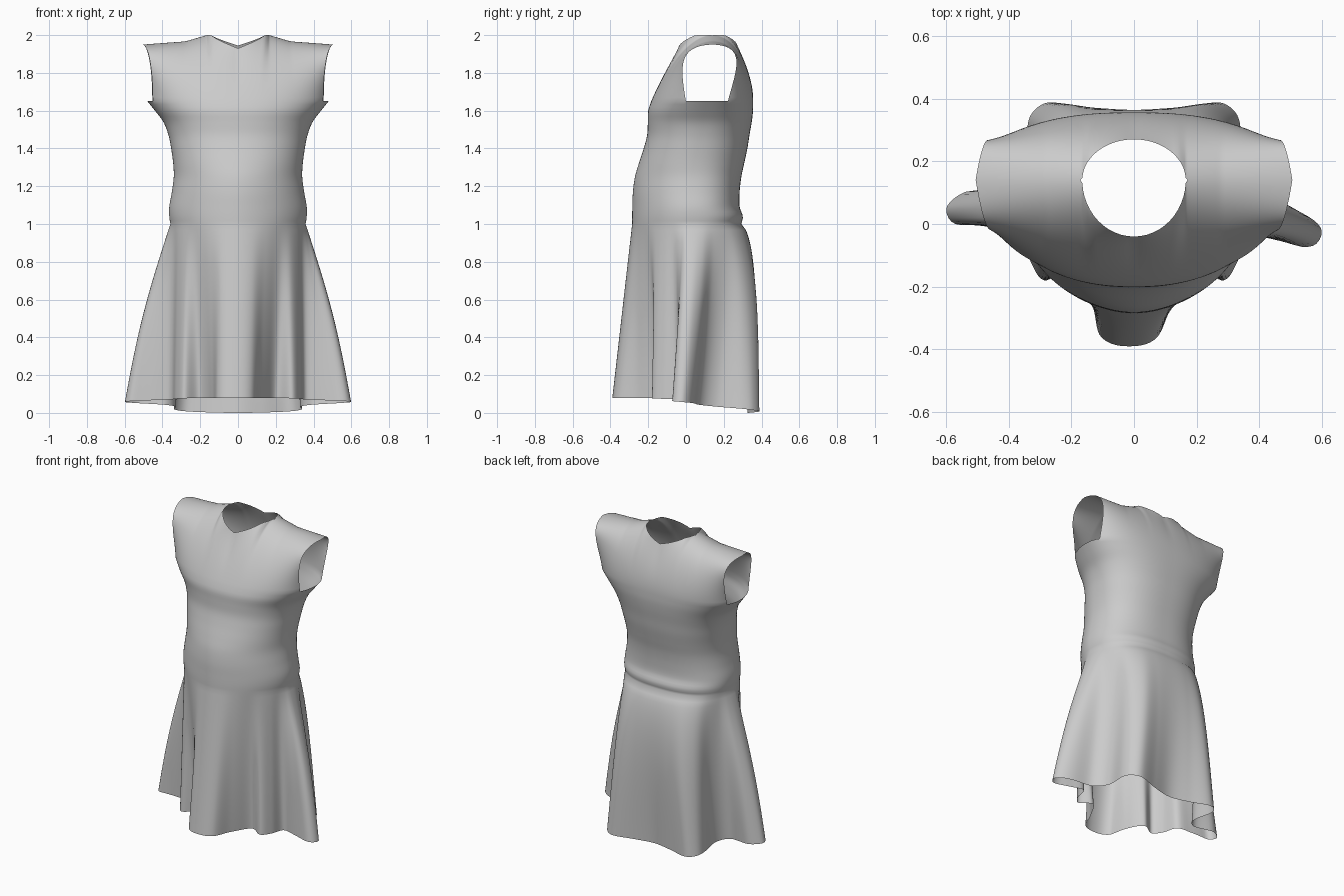
import bpy, bmesh, math
from mathutils import Vector

if "Cube" in bpy.data.objects:
    bpy.data.objects.remove(bpy.data.objects["Cube"])

N = 240                      # columns around the body
STEP = 360 / N
ARM = 69                     # armhole edge angle measured from front / back


def spline(keys, t):
    """Smooth interpolation of rows (t, a, b, ...)."""
    t = min(max(t, keys[0][0]), keys[-1][0])
    i = 0
    while i < len(keys) - 2 and t > keys[i + 1][0]:
        i += 1
    k0, k1 = keys[max(i - 1, 0)], keys[i]
    k2, k3 = keys[i + 1], keys[min(i + 2, len(keys) - 1)]
    h = k2[0] - k1[0]
    s = (t - k1[0]) / h
    out = []
    for c in range(1, len(k1)):
        m1 = (k2[c] - k0[c]) / (k2[0] - k0[0]) * h
        m2 = (k3[c] - k1[c]) / (k3[0] - k1[0]) * h
        out.append((2*s**3 - 3*s*s + 1) * k1[c] + (s**3 - 2*s*s + s) * m1
                   + (3*s*s - 2*s**3) * k2[c] + (s**3 - s*s) * m2)
    return out


# Torso rings: z, half width, front y, back y, centre y, front roundness
TORSO = [(1.00, .358, -.285, .293, .02, 1.1), (1.04, .364, -.285, .301, .02, 1.1),
         (1.09, .364, -.284, .284, .02, 1.1), (1.17, .350, -.281, .284, .02, 1.08),
         (1.25, .340, -.270, .293, .03, 1.05), (1.32, .343, -.250, .308, .04, 1.0),
         (1.40, .354, -.224, .325, .06, .95), (1.47, .368, -.206, .336, .08, .92),
         (1.54, .395, -.202, .348, .10, .9), (1.60, .440, -.200, .355, .11, .9),
         (1.65, .480, -.184, .356, .12, .9)]

# Hem folds, right half: angle from front, x, y
HEM = [(0, 0, -.39), (15, .09, -.36), (27, .13, -.25), (40, .20, -.14),
       (52, .285, -.18), (62, .33, -.12), (71, .36, -.03), (79, .46, -.03),
       (87, .57, -.035), (94, .597, .02), (101, .53, .07), (111, .39, .08),
       (122, .33, .16), (135, .34, .30), (145, .32, .36), (155, .26, .388),
       (167, .13, .35), (180, 0, .325)]
HEM = [(-15, -.09, -.36)] + HEM + [(193, -.13, .35)]


def torso(z, deg):
    a, front, back, yc, pf = spline(TORSO, z)
    r = math.radians(deg)
    s, c = math.sin(r), math.cos(r)
    p = pf if c > 0 else .82
    x = a * math.copysign(abs(s) ** p, s)
    y = yc - (yc - front if c > 0 else back - yc) * math.copysign(abs(c) ** p, c)
    return Vector((x, y, z))


def skirt(s, deg):
    """s runs from 0 at the waist to 1 at the hem."""
    w = torso(1.0, deg)
    d, side = (deg, 1) if deg <= 180 else (360 - deg, -1)
    x, y = spline(HEM, d)
    k = min(max((x - .33) / .2, 0), 1)
    f = min(max((-.2 - y) / .15, 0), 1)
    r = math.radians(deg)
    c, sn = math.cos(r), math.sin(r)
    h = Vector((side * x - .015 * f, y - side * .035 * k,
                .04 + .04 * c + .02 * sn * sn))
    p = w.lerp(h, s)
    p.x += side * .022 * k * math.sin(math.pi * s)           # hip curve
    p.y += .06 * max(0, -c) * math.sin(math.pi * s ** .6)    # seat fullness
    return p


def panel(v, u, back):
    """Upper front / back panel from underarm (v=0) to neck and shoulder (v=1)."""
    sg, au = (1 if u >= 0 else -1), abs(u)
    d = 180 - u * ARM if back else u * ARM
    p0 = torso(1.65, d)
    f = -1 if not back else 1
    un = .27
    q = min(au / un, 1)
    t = max(au - un, 0) / (1 - un)
    phi = q * math.pi / 2
    depth, low = (.13, 1.945) if back else (.18, 1.93)
    top = Vector((sg * (.165 * math.sin(phi) + .34 * t),
                  .14 + f * depth * math.cos(phi),
                  low + (2.0 - low) * min(q * 1.5, 1) - .025 * min(t * 3, 1) - .025 * t))
    e = au * au
    if back:
        p1 = p0 + Vector((0, .045 * e, .12 + .05 * e))
    else:
        p1 = p0 + Vector((0, .05 * (1 - e) - .03 * e, .12 + .06 * e))
    g = q * q
    p2 = top + Vector((-sg * .03 * e, f * (.035 + .10 * g + .05 * e), -.085 * (1 - g) - .005 * t))
    w = 1 - v
    return p0 * w**3 + p1 * 3*w*w*v + p2 * 3*w*v*v + top * v**3


bm = bmesh.new()


def grid(rows, closed=False):
    vs = [[bm.verts.new(p) for p in row] for row in rows]
    n = len(vs[0])
    for r0, r1 in zip(vs, vs[1:]):
        for i in range(n if closed else n - 1):
            j = (i + 1) % n
            bm.faces.new((r0[i], r0[j], r1[j], r1[i]))


angles = [i * STEP for i in range(N)]
# Flared, folded skirt
grid([[skirt(1 - r / 30, d) for d in angles] for r in range(31)], True)
# Fitted torso
grid([[torso(1 + .65 * r / 40, d) for d in angles] for r in range(41)], True)
# Front and back yoke, meeting on the shoulder line
m = round(ARM / STEP)
for back in (False, True):
    grid([[panel(r / 24, i / m, back) for i in range(-m, m + 1)] for r in range(25)])

bmesh.ops.remove_doubles(bm, verts=bm.verts, dist=.0006)
bmesh.ops.recalc_face_normals(bm, faces=bm.faces)
for face in bm.faces:
    face.smooth = True
mesh = bpy.data.meshes.new("dress")
bm.to_mesh(mesh)
bm.free()
dress = bpy.data.objects.new("dress", mesh)
bpy.context.collection.objects.link(dress)
